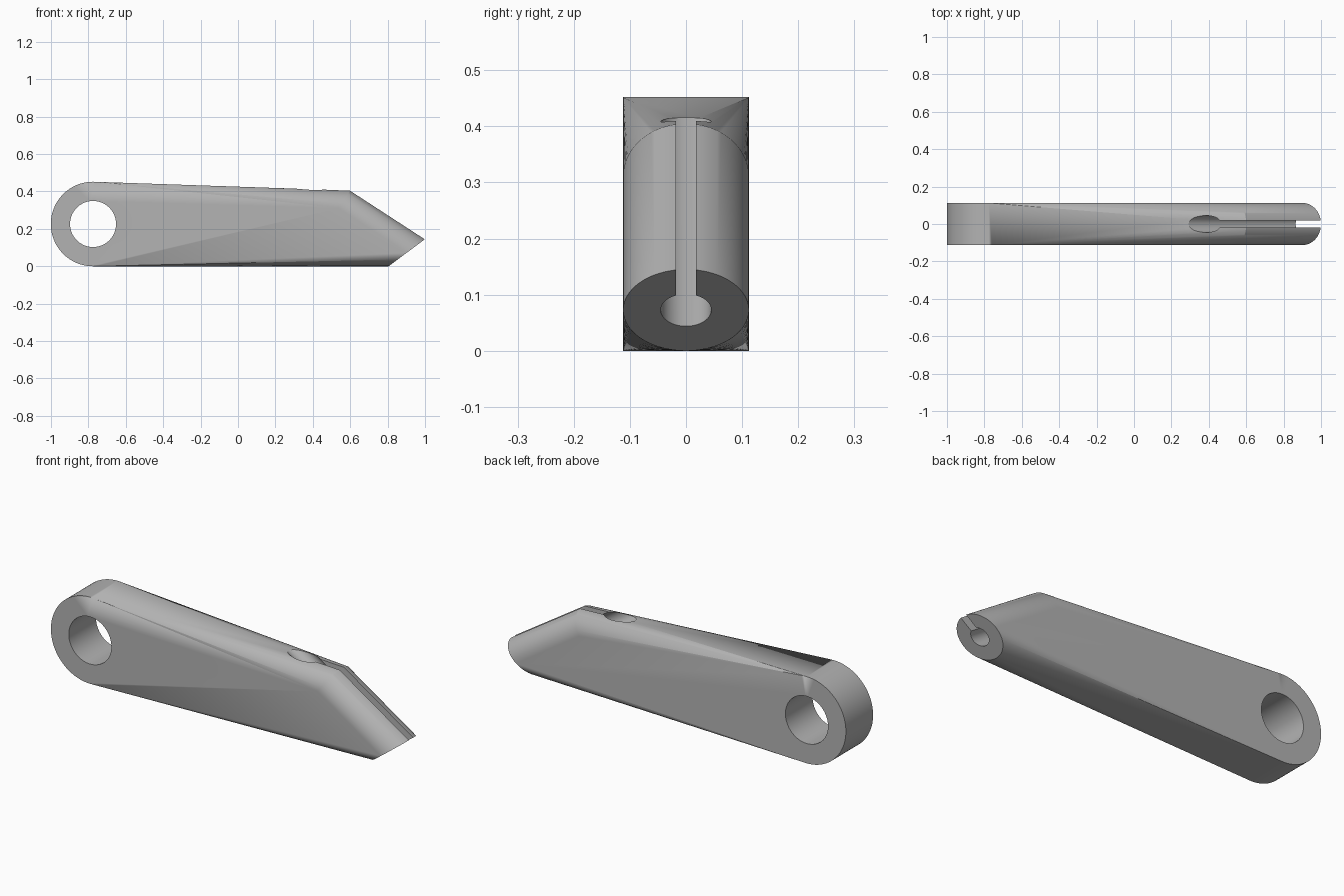
import bpy, bmesh, math
from mathutils import Vector

if "Cube" in bpy.data.objects:
    bpy.data.objects.remove(bpy.data.objects["Cube"])

HALF = 0.112                                  # half thickness of the arm
PIVOT = Vector((-0.775, 0, 0.226))            # centre of the pivot eye
TIP = Vector((0.9025, 0, 0.0725))             # centre of the slanted end face
AXIS = Vector((0.4, 0, -0.26)).normalized()   # direction of the nose bore
UP = Vector((-AXIS.z, 0, AXIS.x))             # square to the bore, upward
Y = Vector((0, 1, 0))
N = 96

steel = bpy.data.materials.new("grey steel")
steel.diffuse_color = (0.45, 0.45, 0.45, 1)
steel.use_nodes = True
steel.node_tree.nodes["Principled BSDF"].inputs["Base Color"].default_value = steel.diffuse_color


def ring(centre, a, b, n=N):
    return [centre + a * math.cos(2 * math.pi * i / n) + b * math.sin(2 * math.pi * i / n)
            for i in range(n)]


def add_object(name, bm):
    bmesh.ops.recalc_face_normals(bm, faces=bm.faces)
    mesh = bpy.data.meshes.new(name)
    bm.to_mesh(mesh)
    bm.free()
    mesh.materials.append(steel)
    obj = bpy.data.objects.new(name, mesh)
    bpy.context.collection.objects.link(obj)
    return obj


def prism(name, points, shift):
    bm = bmesh.new()
    face = bm.faces.new([bm.verts.new(p) for p in points])
    new = bmesh.ops.extrude_face_region(bm, geom=[face])["geom"]
    bmesh.ops.translate(bm, vec=shift, verts=[g for g in new if isinstance(g, bmesh.types.BMVert)])
    return add_object(name, bm)


# Arm: skin stretched over the pivot cylinder and the round slanted nose
bm = bmesh.new()
points = []
for side in (-HALF, HALF):
    points += ring(PIVOT + Y * side, Vector((0.226, 0, 0)), Vector((0, 0, 0.226)))
points += ring(TIP, Vector((0.0975, 0, 0.0725)), Y * HALF)
points += ring(Vector((0.6, 0, 0.405)) - UP * HALF, UP * HALF, Y * HALF)
for p in points:
    bm.verts.new(p)
hull = bmesh.ops.convex_hull(bm, input=bm.verts)
bmesh.ops.delete(bm, geom=list({g for g in hull["geom_interior"] + hull["geom_unused"]
                                if isinstance(g, bmesh.types.BMVert)}), context='VERTS')
bmesh.ops.dissolve_limit(bm, angle_limit=0.002, verts=bm.verts, edges=bm.edges)
arm = add_object("arm", bm)

# Pivot hole cutter
hole = prism("pivot_hole_cutter",
             ring(PIVOT - Y * 0.3, Vector((0.123, 0, 0)), Vector((0, 0, 0.123))), Y * 0.6)

# Keyhole cutter: nose bore with a narrow slot opening upward
BORE, SLOT = 0.045, 0.018
start = TIP + AXIS * 0.25
gap = math.asin(SLOT / BORE)
profile = [start + UP * 0.25 + Y * SLOT]
for i in range(49):
    t = gap + (2 * math.pi - 2 * gap) * i / 48
    profile.append(start + UP * BORE * math.cos(t) + Y * BORE * math.sin(t))
profile.append(start + UP * 0.25 - Y * SLOT)
keyhole = prism("keyhole_cutter", profile, AXIS * -1.3)

# Cut both openings
bpy.context.view_layer.objects.active = arm
arm.select_set(True)
for cutter in (hole, keyhole):
    mod = arm.modifiers.new("cut", 'BOOLEAN')
    mod.operation, mod.solver, mod.object = 'DIFFERENCE', 'EXACT', cutter
    bpy.ops.object.modifier_apply(modifier=mod.name)
    bpy.data.objects.remove(cutter)

bpy.ops.object.shade_smooth_by_angle(angle=math.radians(25))
